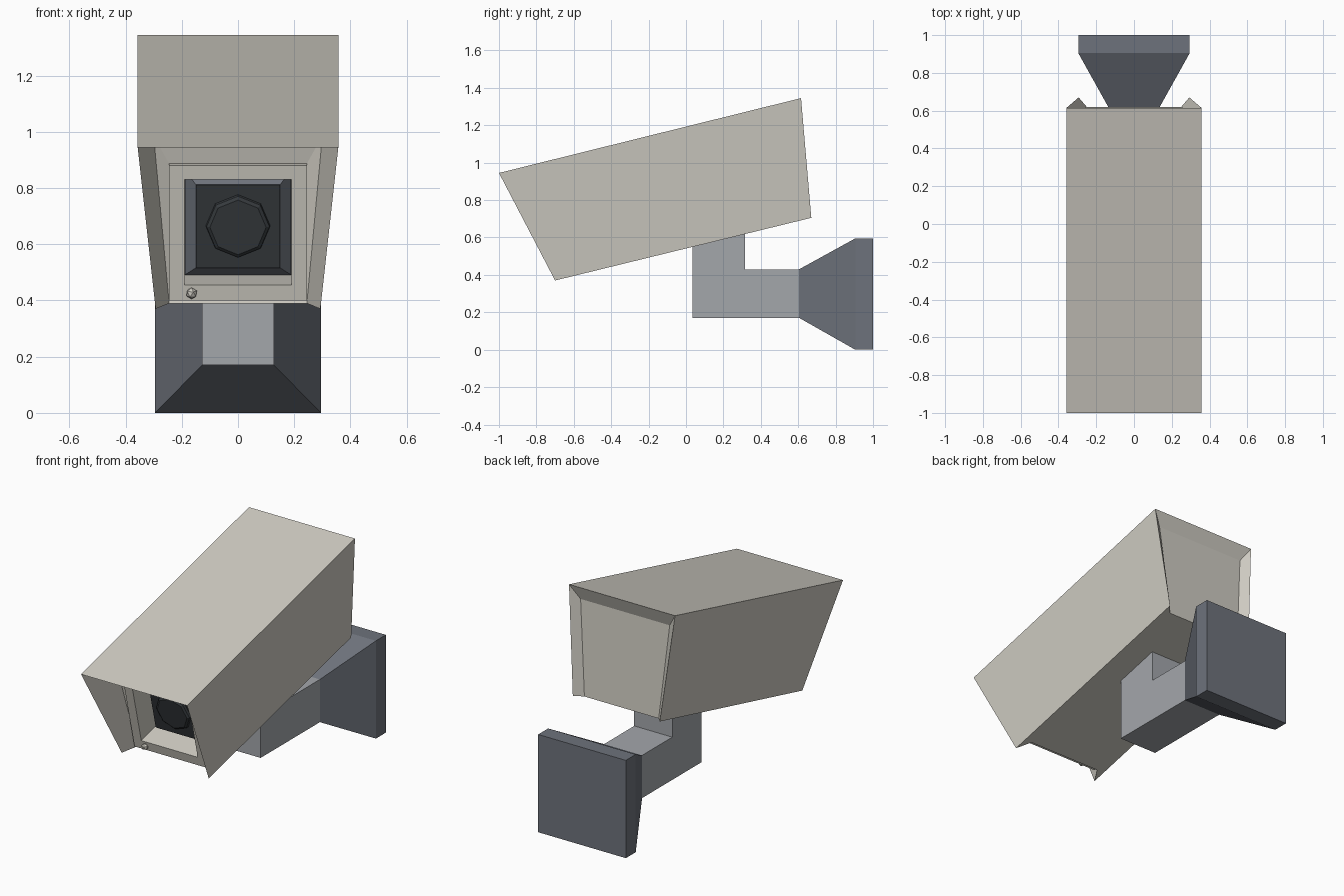
import bpy, bmesh, math
from mathutils import Matrix, Vector

if "Cube" in bpy.data.objects:
    bpy.data.objects.remove(bpy.data.objects["Cube"])


def material(name, rgb):
    m = bpy.data.materials.new(name)
    m.diffuse_color = (*rgb, 1)
    m.use_nodes = True
    m.node_tree.nodes["Principled BSDF"].inputs["Base Color"].default_value = m.diffuse_color
    return m


BEIGE = material("warm_beige", (0.62, 0.60, 0.54))
GREY = material("light_grey", (0.37, 0.385, 0.41))
SLATE = material("slate_grey", (0.155, 0.17, 0.20))
BLACK = material("dark_glass", (0.036, 0.042, 0.047))

# Camera axis frame: local y runs back along the housing, z is up across it
TILT = Matrix.Translation((0, -0.645, 0.40)) @ Matrix.Rotation(math.radians(13.8), 4, 'X')


def finish(name, bm, mat):
    bmesh.ops.recalc_face_normals(bm, faces=bm.faces)
    me = bpy.data.meshes.new(name)
    bm.to_mesh(me)
    bm.free()
    me.materials.append(mat)
    ob = bpy.data.objects.new(name, me)
    bpy.context.collection.objects.link(ob)
    return ob


def rect(hx_top, hx_bot, top, bot):
    """Four-corner loop from (y, z) of the top and bottom edges."""
    return [Vector((-hx_top, *top)), Vector((hx_top, *top)),
            Vector((hx_bot, *bot)), Vector((-hx_bot, *bot))]


def tilted(hx, u, v0, v1):
    return [TILT @ p for p in rect(hx, hx, (u, v1), (u, v0))]


def loft(name, loops, mat, cap_start=False, cap_end=True, open_bottom=False):
    """Bridge a row of equal loops; open_bottom leaves the third side of each strip out."""
    bm = bmesh.new()
    rings = [[bm.verts.new(p) for p in lp] for lp in loops]
    n = len(rings[0])
    for a, b in zip(rings, rings[1:]):
        for i in range(n):
            if open_bottom and i == 2:
                continue
            j = (i + 1) % n
            bm.faces.new((a[i], a[j], b[j], b[i]))
    if cap_start:
        bm.faces.new(rings[0])
    if cap_end:
        bm.faces.new(rings[-1])
    if open_bottom:   # one underside running between the tips of the side walls
        bm.faces.new([r[2] for r in rings] + [r[3] for r in reversed(rings)])
    return finish(name, bm, mat)


# Hood: recessed back panel, outer shell, funnel-shaped front opening
front_ring = rect(0.30, 0.245, (-0.765, 0.985), (-0.62, 0.39))
loft("hood", [rect(0.30, 0.25, (0.585, 1.26), (0.62, 0.693)),
              rect(0.357, 0.293, (0.615, 1.345), (0.67, 0.705)),
              rect(0.357, 0.293, (-1.0, 0.945), (-0.70, 0.37)),
              front_ring], BEIGE, cap_start=True, cap_end=False, open_bottom=True)

# Front frame with a deep window pocket
loft("front_frame", [front_ring,
                     tilted(0.245, 0.03, 0.0, 0.494),
                     tilted(0.245, 0.0, 0.0, 0.494),
                     tilted(0.19, 0.0, 0.057, 0.443),
                     tilted(0.19, 0.16, 0.057, 0.443)], BEIGE)

# Lens block: tapered surround, dark panel, octagonal lens
loft("lens_surround", [tilted(0.189, 0.158, 0.058, 0.442),
                       tilted(0.189, 0.145, 0.058, 0.442),
                       tilted(0.15, 0.10, 0.095, 0.40)], SLATE)
loft("lens_panel", [tilted(0.15, 0.101, 0.095, 0.40),
                    tilted(0.15, 0.094, 0.095, 0.40)], BLACK)


def octagon(r, u):
    return [TILT @ Vector((r * math.sin(i * math.pi / 4), u, 0.25 + r * math.cos(i * math.pi / 4)))
            for i in range(8)]


loft("lens", [octagon(0.115, 0.095), octagon(0.112, 0.08), octagon(0.10, 0.072)], BLACK)

# Small stud on the lower frame
bm = bmesh.new()
bmesh.ops.create_icosphere(bm, subdivisions=1, radius=0.021,
                           matrix=TILT @ Matrix.Translation((-0.165, -0.008, 0.028)))
finish("sensor_stud", bm, BEIGE)

# L-shaped support arm
profile = [(0.61, 0.17), (0.035, 0.17), (0.035, 0.56), (0.315, 0.63), (0.315, 0.43), (0.61, 0.43)]
loft("support_arm", [[Vector((x, y, z)) for y, z in profile] for x in (-0.128, 0.128)],
     GREY, cap_start=True)

# Wall mount: tapered block on a square plate
loft("wall_mount", [rect(0.128, 0.128, (0.605, 0.43), (0.605, 0.17)),
                    rect(0.295, 0.295, (0.905, 0.595), (0.905, 0.0)),
                    rect(0.295, 0.295, (1.0, 0.595), (1.0, 0.0))], SLATE, cap_start=True)
